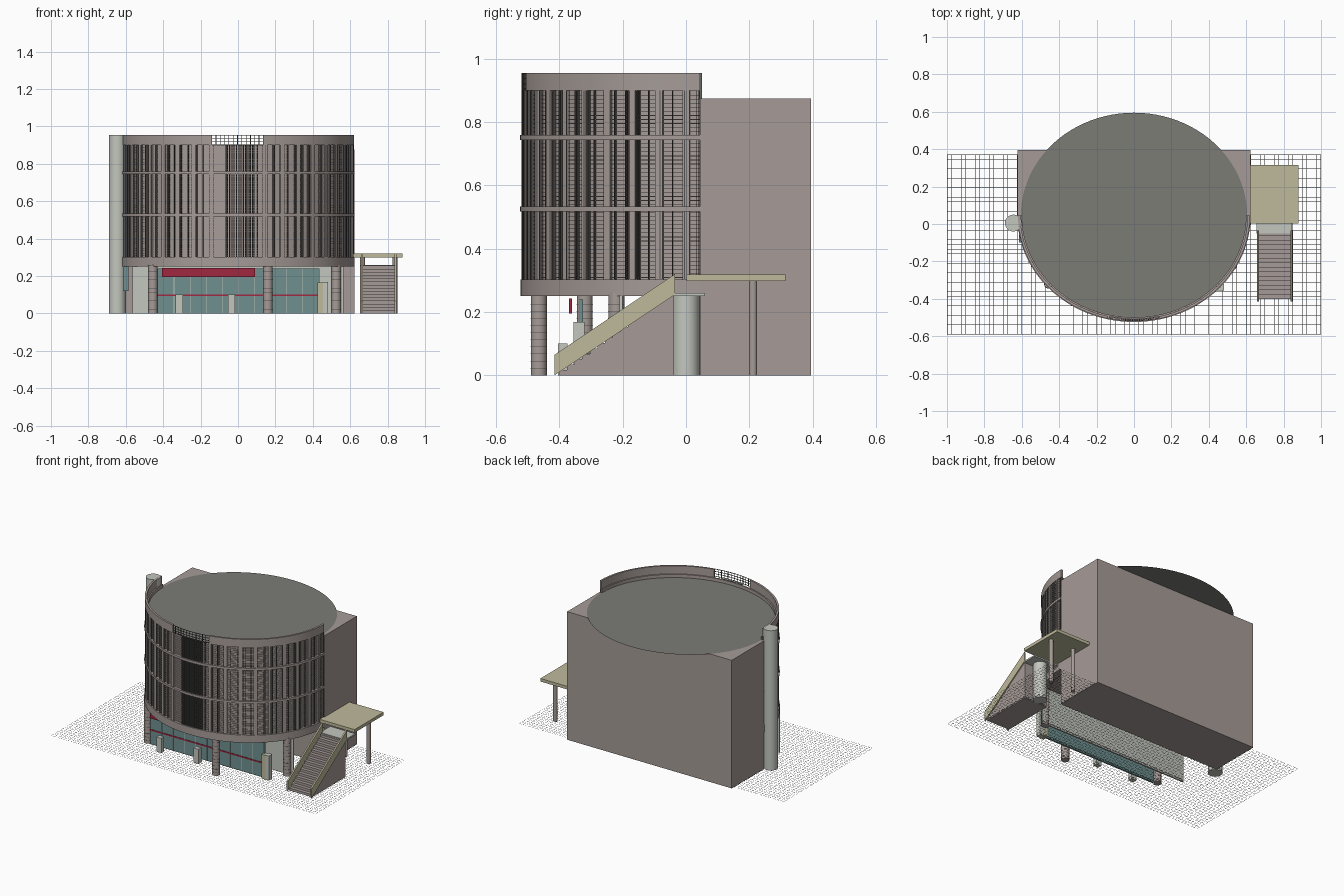
import bpy, bmesh, math, random
from mathutils import Matrix

if "Cube" in bpy.data.objects:
    bpy.data.objects.remove(bpy.data.objects["Cube"])

random.seed(4)
CY, RX, RY = 0.045, 0.607, 0.552     # centre and inner radii of the oval facade


def mat(name, r, g, b):
    m = bpy.data.materials.new(name)
    m.diffuse_color = (r, g, b, 1)
    m.use_nodes = True
    m.node_tree.nodes["Principled BSDF"].inputs["Base Color"].default_value = m.diffuse_color
    return m


STONE = mat("stone", 0.38, 0.33, 0.31)
DARK = mat("dark_metal", 0.09, 0.085, 0.08)
ROOF = mat("roof_grey", 0.2, 0.2, 0.18)
PALE = mat("pale_grey", 0.55, 0.57, 0.52)
GLASS = mat("teal_glass", 0.16, 0.28, 0.28)
RED = mat("red", 0.35, 0.02, 0.05)
CREAM = mat("cream", 0.52, 0.49, 0.33)


def finish(name, bm, m, smooth=False):
    bmesh.ops.recalc_face_normals(bm, faces=bm.faces)
    me = bpy.data.meshes.new(name)
    bm.to_mesh(me)
    bm.free()
    ob = bpy.data.objects.new(name, me)
    bpy.context.collection.objects.link(ob)
    me.materials.append(m)
    if smooth:
        bpy.ops.object.select_all(action='DESELECT')
        ob.select_set(True)
        bpy.context.view_layer.objects.active = ob
        bpy.ops.object.shade_smooth_by_angle(angle=math.radians(35))
    return ob


def add_box(bm, x0, x1, y0, y1, z0, z1):
    mtx = Matrix.Translation(((x0+x1)/2, (y0+y1)/2, (z0+z1)/2)) @ Matrix.Diagonal((x1-x0, y1-y0, z1-z0, 1))
    bmesh.ops.create_cube(bm, size=1, matrix=mtx)


def boxes(name, m, *dims):
    bm = bmesh.new()
    for d in dims:
        add_box(bm, *d)
    return finish(name, bm, m)


def columns(name, m, r, z1, *spots):
    bm = bmesh.new()
    for x, y in spots:
        bmesh.ops.create_cone(bm, cap_ends=True, segments=32, radius1=r, radius2=r, depth=z1,
                              matrix=Matrix.Translation((x, y, z1/2)))
    return finish(name, bm, m, True)


def oval(t, off):
    return (RX+off)*math.cos(t), CY+(RY+off)*math.sin(t)


def add_arc(bm, o0, o1, z0, z1, a0=math.pi, a1=2*math.pi, n=72):
    rows = []
    for i in range(n+1):
        t = a0+(a1-a0)*i/n
        rows.append([bm.verts.new((*oval(t, o), z)) for o, z in ((o0, z0), (o1, z0), (o1, z1), (o0, z1))])
    for a, b in zip(rows, rows[1:]):
        for k in range(4):
            bm.faces.new((a[k], a[(k+1) % 4], b[(k+1) % 4], b[k]))
    bm.faces.new(rows[0])
    bm.faces.new(rows[-1])


def arcs(name, m, *args):
    bm = bmesh.new()
    for a in args:
        add_arc(bm, *a)
    return finish(name, bm, m, True)


def angle_at(x):
    return 2*math.pi-math.acos(x/(RX+0.01))


def prism(name, m, prof, *spans):
    bm = bmesh.new()
    for x0, x1 in spans:
        f = bm.faces.new([bm.verts.new((x0, y, z)) for y, z in prof])
        ext = bmesh.ops.extrude_face_region(bm, geom=[f])
        bmesh.ops.translate(bm, vec=(x1-x0, 0, 0), verts=[v for v in ext['geom'] if isinstance(v, bmesh.types.BMVert)])
    return finish(name, bm, m)


def disc(name, m, z, off, a0, a1):
    bm = bmesh.new()
    bm.faces.new([bm.verts.new((*oval(a0+(a1-a0)*i/96, off), z)) for i in range(96)])
    return finish(name, bm, m)


# Rear block and roof
boxes("rear_block", STONE, (-0.622, 0.622, CY, 0.395, 0, 0.875))
disc("roof_disc", ROOF, 0.878, -0.002, 0, 2*math.pi)

# Curved facade: wall, base band, ledges, parapet with a central gap
arcs("facade_wall", STONE, (-0.008, 0, 0.28, 0.9))
arcs("facade_base_band", STONE, (-0.03, 0.016, 0.25, 0.302))
arcs("facade_ledges", STONE, (0, 0.017, 0.518, 0.533), (0, 0.017, 0.744, 0.76))
gl, gr = angle_at(-0.14), angle_at(0.135)
arcs("parapet", STONE, (0, 0.013, 0.9, 0.955, math.pi, gl, 36), (0, 0.013, 0.9, 0.955, gr, 2*math.pi, 36))
disc("soffit", STONE, 0.255, 0, math.pi, 2*math.pi*1.005)

# Terrace railing in the parapet gap
bm = bmesh.new()
for k in range(4):
    z = 0.903+k*0.0163
    add_arc(bm, 0.009, 0.012, z, z+0.003, gl, gr, 12)
for i in range(13):
    t = gl+(gr-gl)*i/12
    add_arc(bm, 0.009, 0.012, 0.9, 0.955, t-0.0025, t+0.0025, 1)
finish("terrace_railing", bm, DARK)

# Facade fins: irregular clusters plus a dense central screen
bm = bmesh.new()
for i in range(46):
    t = math.pi+0.02+(math.pi-0.04)*i/45
    if -0.15 < RX*math.cos(t) < 0.1:
        continue
    for k in range(random.choice((1, 1, 2, 3))):
        a = t+k*0.013
        add_arc(bm, 0, 0.012, 0.302, 0.9, a-0.0022, a+0.0022, 1)
for i in range(17):
    a = angle_at(-0.065+i*0.0095)
    add_arc(bm, 0, 0.012, 0.302, 0.9, a-0.003, a+0.003, 1)
finish("vertical_fins", bm, DARK)

# Broad pilasters between the window bays
bm = bmesh.new()
for i in range(20):
    t = math.pi+0.08+(math.pi-0.16)*i/19
    if not -0.1 < RX*math.cos(t) < 0.12:
        add_arc(bm, 0, 0.011, 0.302, 0.9, t-0.02, t+0.02, 3)
finish("pilasters", bm, STONE)

# Fine horizontal louvres
bm = bmesh.new()
for k in range(46):
    z = 0.308+k*0.0128
    add_arc(bm, 0, 0.005, z, z+0.002, math.pi, 2*math.pi, 64)
finish("horizontal_louvres", bm, STONE)

# Corner tower
columns("corner_tower", PALE, 0.045, 0.955, (-0.645, 0.005))

# Ground floor: back wall, shopfront, red trim, sign panel
boxes("ground_floor_wall", PALE, (-0.565, 0.565, -0.21, -0.2, 0, 0.252))
boxes("shopfront_glass", GLASS, (-0.43, 0.435, -0.335, -0.325, 0, 0.24))
boxes("side_window", GLASS, (-0.615, -0.585, -0.1, -0.06, 0.12, 0.25))
boxes("red_trim", RED, (-0.43, 0.435, -0.338, -0.334, 0.093, 0.102))
boxes("sign_panel", RED, (-0.405, 0.09, -0.37, -0.36, 0.195, 0.242))
boxes("shopfront_mullions", PALE, *[(x, x+0.003, -0.338, -0.334, 0, 0.24)
                                   for x in [-0.43+0.0862*i for i in range(11)]])
boxes("entrance_posts", PALE, (-0.333, -0.295, -0.405, -0.375, 0, 0.1), (-0.053, -0.015, -0.405, -0.375, 0, 0.1))
boxes("gate_pillar", CREAM, (0.425, 0.455, -0.355, -0.32, 0, 0.165))
boxes("gate_pillar_side", PALE, (0.455, 0.482, -0.355, -0.32, 0, 0.168))
cols = [(-0.455, -0.32), (0.16, -0.465), (0.525, -0.22)]
columns("columns", STONE, 0.025, 0.26, *cols)
bm = bmesh.new()
for x, y in cols:
    for k in range(1, 11):
        bmesh.ops.create_cone(bm, cap_ends=True, segments=24, radius1=0.0258, radius2=0.0258, depth=0.0015,
                              matrix=Matrix.Translation((x, y, k*0.0225)))
finish("column_joints", bm, DARK)

# Side stair with solid parapets, landing and canopy
N = 15
prof = [(-0.4, 0)]
for i in range(N):
    y = -0.4+0.36*i/N
    prof += [(y, 0.255*(i+1)/N), (y+0.36/N, 0.255*(i+1)/N)]
prof += [(-0.04, 0)]
prism("stair_steps", STONE, prof, (0.665, 0.84))
prism("stair_parapets", CREAM, [(-0.415, 0), (-0.415, 0.065), (-0.035, 0.32), (-0.035, 0.255)],
      (0.657, 0.667), (0.838, 0.848))
boxes("stair_landing", PALE, (0.655, 0.845, -0.05, 0.06, 0.25, 0.26))
columns("landing_support", PALE, 0.043, 0.25, (0.75, 0))
boxes("canopy", CREAM, (0.615, 0.88, 0.002, 0.315, 0.298, 0.319))
columns("canopy_posts", STONE, 0.013, 0.3, (0.665, 0.212), (0.84, 0.212))

# Paving joints: an open grid of thin strips
bm = bmesh.new()
W = 0.0008


def strip(x0, x1, y0, y1):
    bm.faces.new([bm.verts.new((x, y, 0.0005)) for x, y in ((x0, y0), (x1, y0), (x1, y1), (x0, y1))])


for i in range(81):
    x = -0.9992+1.9984*i/80
    strip(x-W, x+W, -0.59, 0.372)
for i in range(39):
    y = -0.589+0.96*i/38
    strip(-1, 1, y-W, y+W)
finish("paving_joints", bm, DARK)
